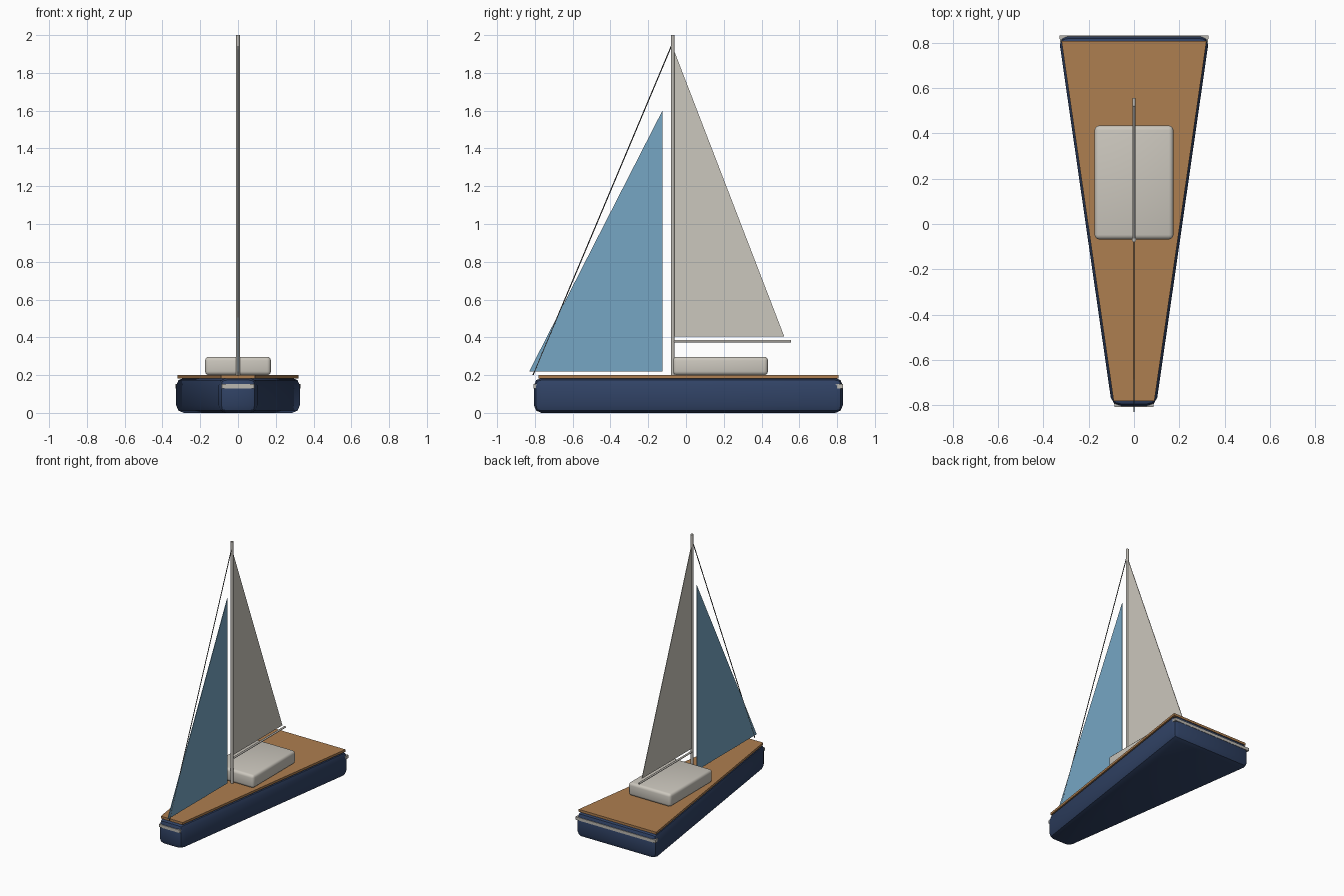
import bpy, bmesh, math
from mathutils import Vector

cube = bpy.data.objects.get("Cube")
if cube:
    bpy.data.objects.remove(cube, do_unlink=True)


def material(name, color):
    m = bpy.data.materials.new(name)
    m.use_nodes = True
    m.diffuse_color = (*color, 1)
    m.node_tree.nodes["Principled BSDF"].inputs["Base Color"].default_value = (*color, 1)
    return m


navy = material("navy hull", (0.03, 0.055, 0.13))
teak = material("teak deck", (0.42, 0.21, 0.08))
cream = material("cream white", (0.6, 0.57, 0.51))
blue = material("sail blue", (0.18, 0.38, 0.55))
metal = material("spar grey", (0.5, 0.48, 0.44))
wire = material("stay wire", (0.08, 0.08, 0.08))


def prism(name, outline, offset, mat, bevel=0, segments=2):
    """Extrude a closed outline along an offset, then round its edges."""
    bm = bmesh.new()
    face = bm.faces.new([bm.verts.new(p) for p in outline])
    extruded = bmesh.ops.extrude_face_region(bm, geom=[face])["geom"]
    bmesh.ops.translate(bm, vec=offset, verts=[v for v in extruded if isinstance(v, bmesh.types.BMVert)])
    bmesh.ops.recalc_face_normals(bm, faces=bm.faces)
    mesh = bpy.data.meshes.new(name)
    bm.to_mesh(mesh)
    bm.free()
    obj = bpy.data.objects.new(name, mesh)
    bpy.context.collection.objects.link(obj)
    mesh.materials.append(mat)
    if bevel:
        mod = obj.modifiers.new("Rounded edges", "BEVEL")
        mod.width, mod.segments = bevel, segments
        bpy.context.view_layer.objects.active = obj
        obj.select_set(True)
        bpy.ops.object.modifier_apply(modifier=mod.name)
        bpy.ops.object.shade_smooth_by_angle(angle=math.radians(30))
        obj.select_set(False)
    return obj


def slab(name, bow, stern, z0, z1, mat, **kw):
    """Horizontal slab; bow and stern are (y, half width)."""
    (yb, wb), (ys, ws) = bow, stern
    outline = [(-wb, yb, z0), (wb, yb, z0), (ws, ys, z0), (-ws, ys, z0)]
    return prism(name, outline, (0, 0, z1 - z0), mat, **kw)


def sail(name, corners, mat, thickness=0.004):
    return prism(name, [(-thickness / 2, y, z) for y, z in corners], (thickness, 0, 0), mat)


def rod(name, start, end, radius, mat, sides=12):
    a, b = Vector((0, *start)), Vector((0, *end))
    bpy.ops.mesh.primitive_cylinder_add(vertices=sides, radius=radius, depth=(b - a).length,
                                        location=(a + b) / 2)
    obj = bpy.context.object
    obj.name = name
    obj.rotation_euler = (b - a).to_track_quat("Z", "Y").to_euler()
    obj.data.materials.append(mat)
    bpy.ops.object.shade_smooth_by_angle(angle=math.radians(40))
    obj.select_set(False)


# Hull, rub rail, deck and cabin
slab("hull", (-0.805, 0.097), (0.83, 0.333), 0, 0.185, navy, bevel=0.04, segments=2)
slab("rub_rail", (-0.807, 0.085), (0.832, 0.33), 0.13, 0.152, metal)
slab("deck", (-0.78, 0.09), (0.808, 0.32), 0.183, 0.2, teak)
slab("cabin", (-0.068, 0.174), (0.434, 0.174), 0.2, 0.297, cream, bevel=0.02, segments=3)

# Spars and rigging
rod("mast", (-0.07, 0.2), (-0.07, 2), 0.01, metal)
rod("boom", (-0.07, 0.38), (0.555, 0.38), 0.007, metal)
rod("forestay", (-0.81, 0.2), (-0.07, 1.96), 0.003, wire, sides=8)

# Sails
sail("mainsail", [(-0.06, 0.405), (0.52, 0.405), (-0.06, 1.91)], cream)
sail("jib", [(-0.83, 0.22), (-0.125, 0.22), (-0.125, 1.6)], blue)
